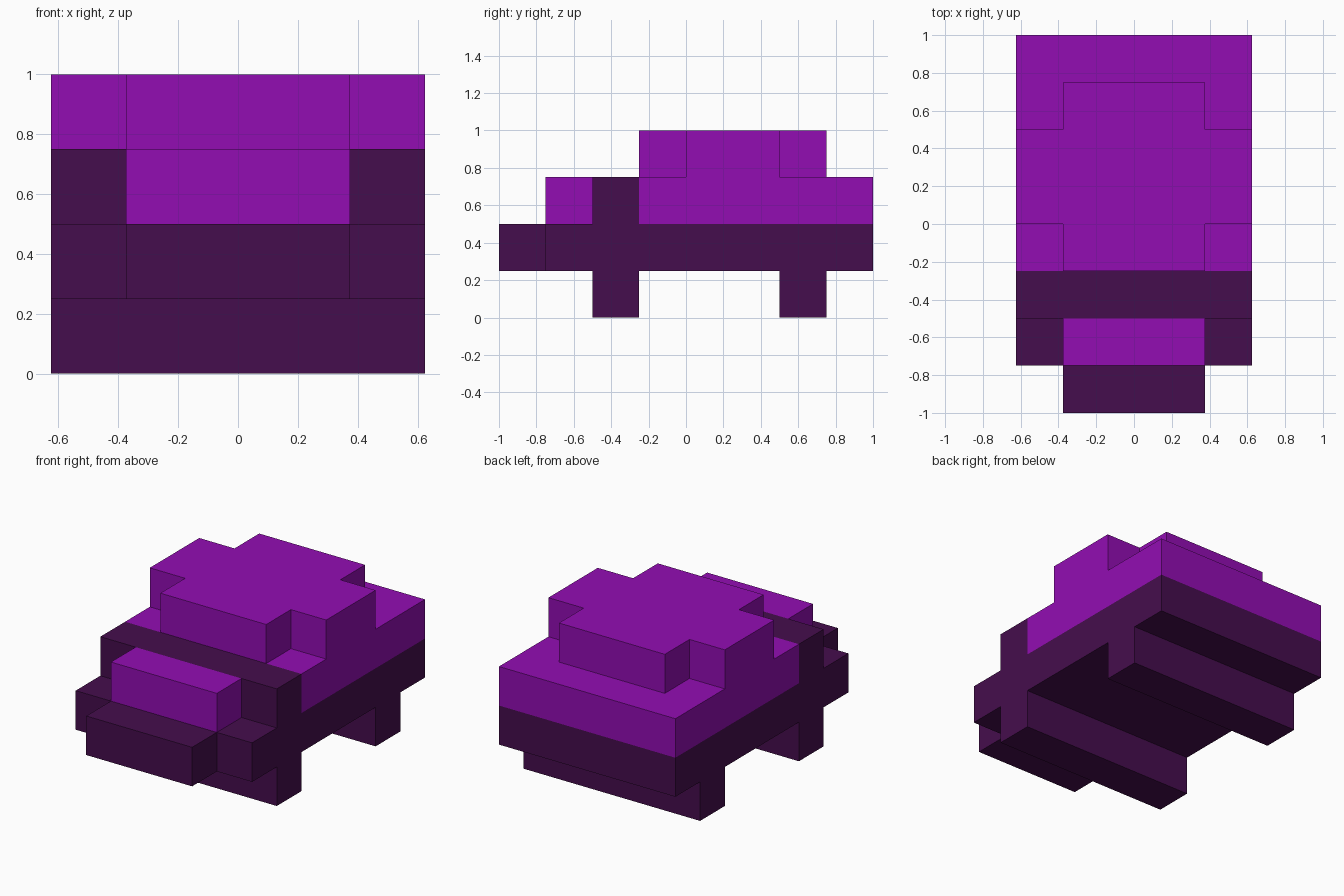
import bpy
import bmesh

cube = bpy.data.objects.get("Cube")
if cube:
    bpy.data.objects.remove(cube, do_unlink=True)

U = 0.25           # block size
WIDE = 2.5 * U     # half width of the full body
NARROW = 1.5 * U   # half width of the nose, hood and roof ends


def make_material(name, rgb):
    mat = bpy.data.materials.new(name)
    mat.use_nodes = True
    color = (*rgb, 1.0)
    mat.diffuse_color = color
    mat.node_tree.nodes["Principled BSDF"].inputs["Base Color"].default_value = color
    return mat


purple = make_material("bright purple", (0.29, 0.004, 0.45))
plum = make_material("dark plum", (0.06, 0.004, 0.075))


def slab(name, level, steps, mat):
    """One block layer: steps are (half width, front y, back y) from front to back."""
    right = []
    for half, front, back in steps:
        right += [(half, front * U), (half, back * U)]
    outline = right + [(-x, y) for x, y in reversed(right)]
    bm = bmesh.new()
    face = bm.faces.new([bm.verts.new((x, y, level * U)) for x, y in outline])
    extruded = bmesh.ops.extrude_face_region(bm, geom=[face])["geom"]
    top = [v for v in extruded if isinstance(v, bmesh.types.BMVert)]
    bmesh.ops.translate(bm, verts=top, vec=(0, 0, U))
    bmesh.ops.recalc_face_normals(bm, faces=bm.faces)
    mesh = bpy.data.meshes.new(name)
    bm.to_mesh(mesh)
    bm.free()
    mesh.materials.append(mat)
    obj = bpy.data.objects.new(name, mesh)
    bpy.context.collection.objects.link(obj)
    return obj


# Supports across the full width
for name, front in (("front_wheels", -2), ("rear_wheels", 2)):
    slab(name, 0, [(WIDE, front, front + 1)], plum)

# Chassis with a narrower nose
slab("chassis", 1, [(NARROW, -4, -3), (WIDE, -3, 4)], plum)

# Middle layer
slab("hood", 2, [(NARROW, -3, -2)], purple)
slab("crossbar", 2, [(WIDE, -2, -1)], plum)
slab("rear_body", 2, [(WIDE, -1, 4)], purple)

# Cross-shaped roof
slab("roof", 3, [(NARROW, -1, 0), (WIDE, 0, 2), (NARROW, 2, 3)], purple)
